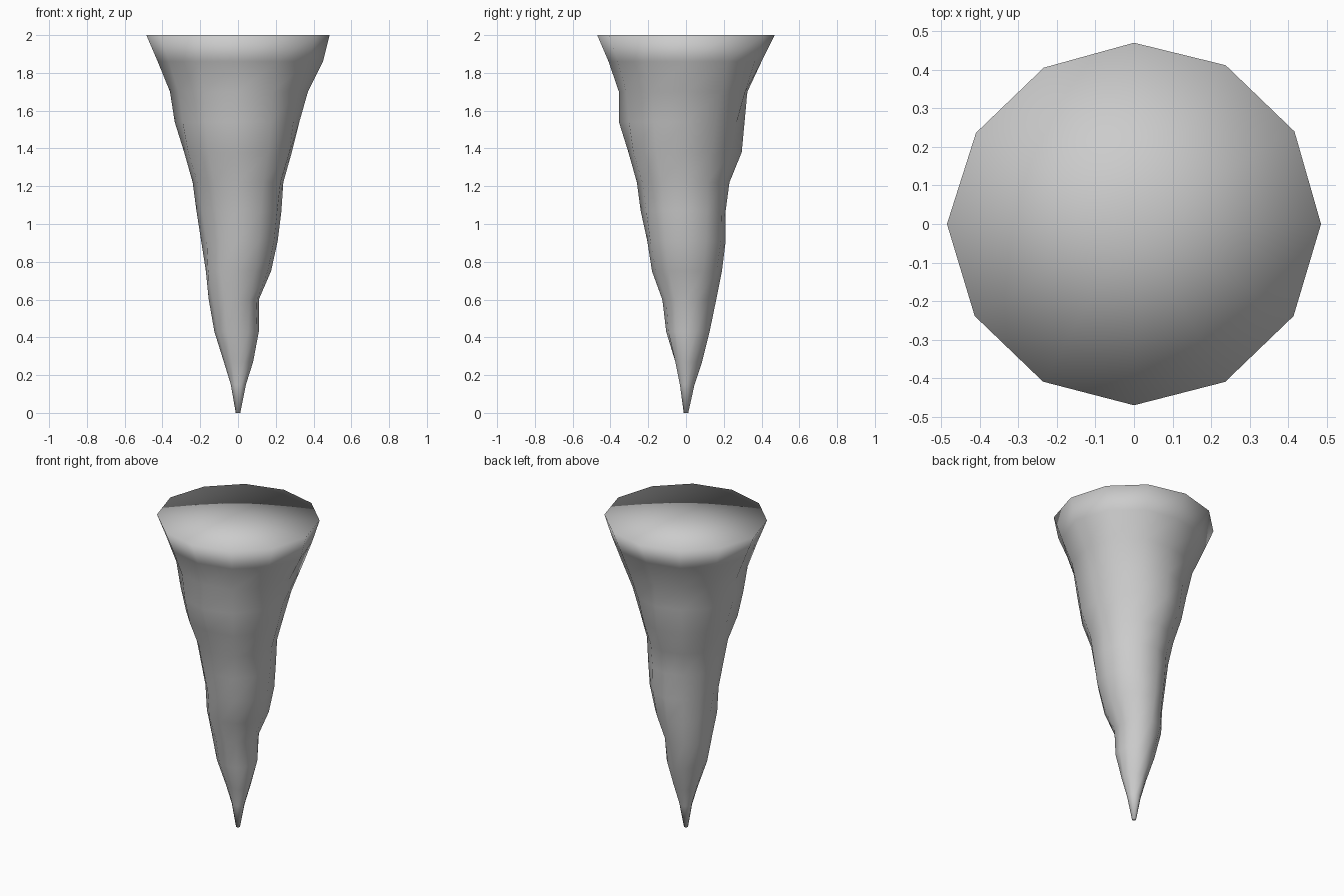
import bpy, bmesh, math

SIDES = 12
# Height, then radius every 45 degrees counter-clockwise from +x
PROFILE = [
    (0.00, [.012] * 8),
    (0.15, [.042, .038, .045, .04, .038, .036, .032, .04]),
    (0.27, [.08, .07, .085, .07, .075, .07, .055, .07]),
    (0.43, [.11, .115, .125, .12, .125, .125, .105, .11]),
    (0.60, [.11, .125, .16, .165, .155, .155, .125, .12]),
    (0.75, [.175, .185, .19, .165, .17, .19, .18, .185]),
    (0.91, [.21, .215, .21, .18, .195, .19, .205, .225]),
    (1.07, [.23, .22, .21, .195, .22, .22, .24, .245]),
    (1.22, [.24, .225, .23, .23, .24, .25, .26, .27]),
    (1.38, [.285, .265, .295, .28, .285, .315, .305, .33]),
    (1.54, [.325, .31, .31, .30, .335, .34, .355, .345]),
    (1.70, [.37, .38, .325, .34, .36, .365, .355, .37]),
    (1.86, [.45, .43, .40, .41, .425, .42, .41, .42]),
    (2.00, [.485, .478, .47, .467, .485, .473, .47, .474]),
]


def radius(radii, angle):
    t = angle / math.tau * len(radii)
    i = int(t + 1e-6)
    f = max(0.0, t - i)
    return radii[i % 8] * (1 - f) + radii[(i + 1) % 8] * f


bm = bmesh.new()

# Uneven rings of the tapering spike
rings = []
for z, radii in PROFILE:
    ring = []
    for k in range(SIDES):
        a = math.tau * k / SIDES
        r = radius(radii, a)
        ring.append(bm.verts.new((r * math.cos(a), r * math.sin(a), z)))
    rings.append(ring)

# Side walls
for low, high in zip(rings, rings[1:]):
    for k in range(SIDES):
        n = (k + 1) % SIDES
        bm.faces.new((low[k], low[n], high[n], high[k]))

# Flat top fan and tiny tip cap
centre = bm.verts.new((0, 0, 2))
for k in range(SIDES):
    bm.faces.new((rings[-1][k], rings[-1][(k + 1) % SIDES], centre))
bm.faces.new(rings[0][::-1])

# The surface is smooth all over, including across the rim
for f in bm.faces:
    f.smooth = True

mesh = bpy.data.meshes.new("stalactite")
bm.to_mesh(mesh)
bm.free()
bpy.context.collection.objects.link(bpy.data.objects.new("stalactite", mesh))
